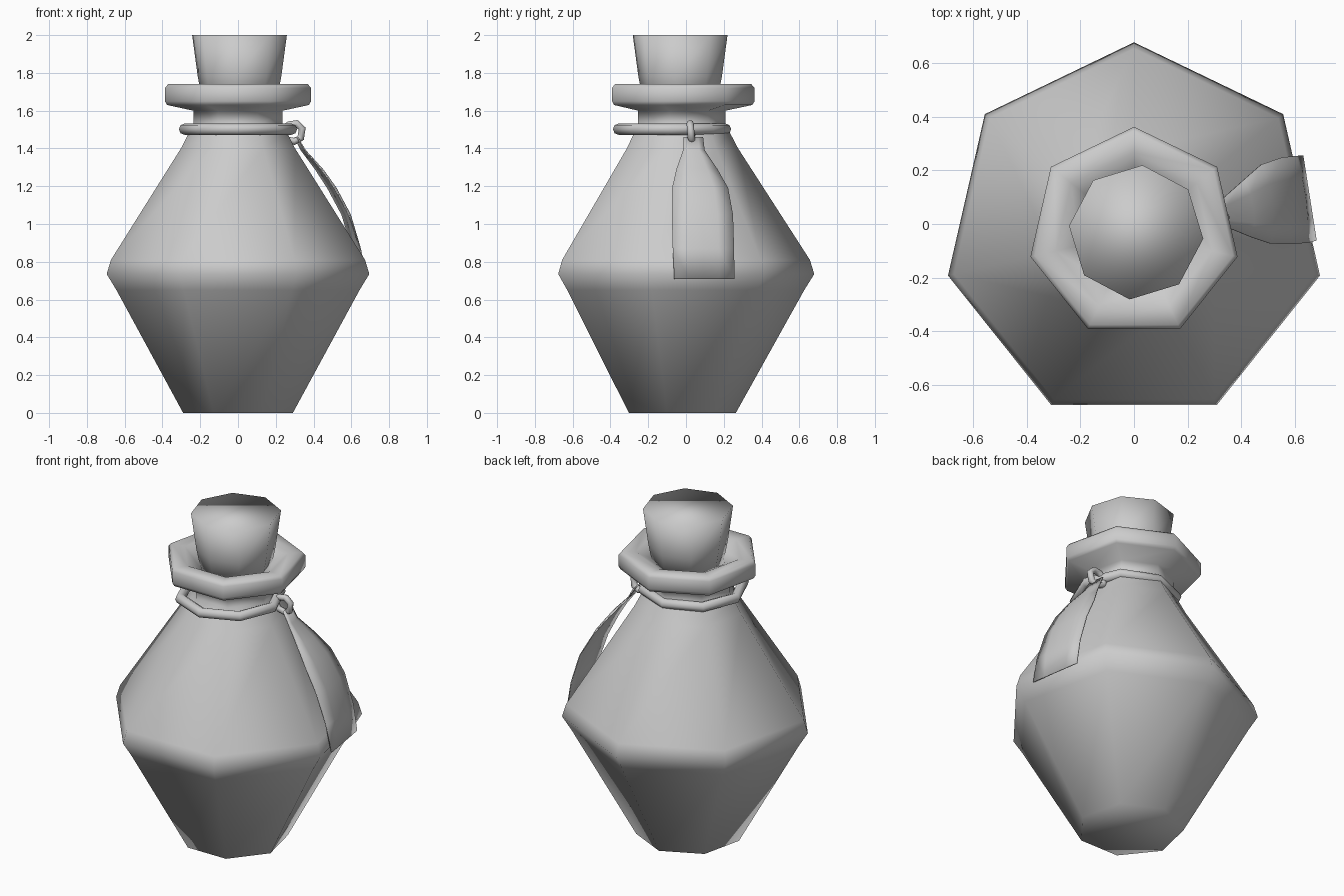
import bpy, bmesh
from math import sin, cos, pi, radians
from mathutils import Vector

if "Cube" in bpy.data.objects:
    bpy.data.objects.remove(bpy.data.objects["Cube"])


def make_object(name, bm):
    bmesh.ops.recalc_face_normals(bm, faces=bm.faces)
    mesh = bpy.data.meshes.new(name)
    bm.to_mesh(mesh)
    bm.free()
    for p in mesh.polygons:
        p.use_smooth = True
    obj = bpy.data.objects.new(name, mesh)
    bpy.context.collection.objects.link(obj)
    return obj


def skin(bm, loops, close_loops=False):
    # bridge neighbouring closed rings with quads
    pairs = list(zip(loops, loops[1:] + loops[:1]))
    for a, b in pairs if close_loops else pairs[:-1]:
        n = len(a)
        for i in range(n):
            bm.faces.new((a[i], a[(i + 1) % n], b[(i + 1) % n], b[i]))


def lathe(name, profile, sides, phase, cx, cy):
    bm = bmesh.new()
    loops = []
    for r, z in profile:
        loops.append([bm.verts.new((cx + r * cos(phase + 2 * pi * i / sides),
                                    cy + r * sin(phase + 2 * pi * i / sides), z))
                      for i in range(sides)])
    skin(bm, loops)
    bm.faces.new(loops[0])
    bm.faces.new(loops[-1])
    return make_object(name, bm)


def closed_tube(name, path, radius, sides, axis):
    # tube around a closed planar path whose plane normal is axis
    bm = bmesh.new()
    axis = Vector(axis)
    pts = [Vector(p) for p in path]
    loops = []
    for i, p in enumerate(pts):
        t = (pts[(i + 1) % len(pts)] - pts[i - 1]).normalized()
        u = t.cross(axis).normalized()
        loops.append([bm.verts.new(p + radius * (cos(2 * pi * k / sides) * u
                                                 + sin(2 * pi * k / sides) * axis))
                      for k in range(sides)])
    skin(bm, loops, True)
    return make_object(name, bm)


# seven-sided bottle with neck, lip and shallow mouth
lathe("bottle", [(0.298, 0), (0.66, 0.65), (0.713, 0.735), (0.69, 0.81),
                 (0.31, 1.40), (0.268, 1.48), (0.243, 1.52), (0.243, 1.60),
                 (0.385, 1.63), (0.397, 1.65), (0.397, 1.72), (0.38, 1.74),
                 (0.30, 1.735), (0.21, 1.69), (0.19, 1.62)],
      7, pi / 2, 0, -0.034)

# eight-sided tapered cork
lathe("cork", [(0.195, 1.64), (0.222, 1.78), (0.252, 2.0)],
      8, radians(-5.5), 0.008, -0.031)

# cord around the neck
closed_tube("neck_cord", [(0.283 * cos(pi * i / 4), -0.074 + 0.283 * sin(pi * i / 4), 1.502)
                          for i in range(8)], 0.03, 8, (0, 0, 1))

# small link holding the tag
closed_tube("tag_link", [(0.27, 0.022, 1.525), (0.31, 0.022, 1.532), (0.34, 0.024, 1.505),
                         (0.332, 0.028, 1.455), (0.298, 0.032, 1.437),
                         (0.25, 0.03, 1.45), (0.24, 0.025, 1.50)], 0.019, 8, (0, 1, 0))

# hanging tag: rows of z, front edge (x, y), back edge (x, y), bulge
rows = [(1.46, 0.315, -0.012, 0.30, 0.09, 0.0),
        (1.39, 0.355, -0.015, 0.335, 0.098, 0.008),
        (1.29, 0.44, -0.05, 0.41, 0.165, 0.02),
        (1.19, 0.51, -0.073, 0.475, 0.222, 0.024),
        (1.05, 0.585, -0.075, 0.55, 0.248, 0.024),
        (0.87, 0.648, -0.07, 0.605, 0.254, 0.014),
        (0.71, 0.68, -0.062, 0.63, 0.256, 0.0)]
bm = bmesh.new()
grid = []
for z, x0, y0, x1, y1, bulge in rows:
    grid.append([bm.verts.new((x0 + (x1 - x0) * t + bulge * 4 * t * (1 - t),
                               y0 + (y1 - y0) * t, z)) for t in (0, 0.25, 0.5, 0.75, 1)])
for a, b in zip(grid, grid[1:]):
    for i in range(4):
        bm.faces.new((a[i], a[i + 1], b[i + 1], b[i]))
tag = make_object("tag", bm)
solid = tag.modifiers.new("thickness", 'SOLIDIFY')
solid.thickness = 0.006
solid.offset = 0
